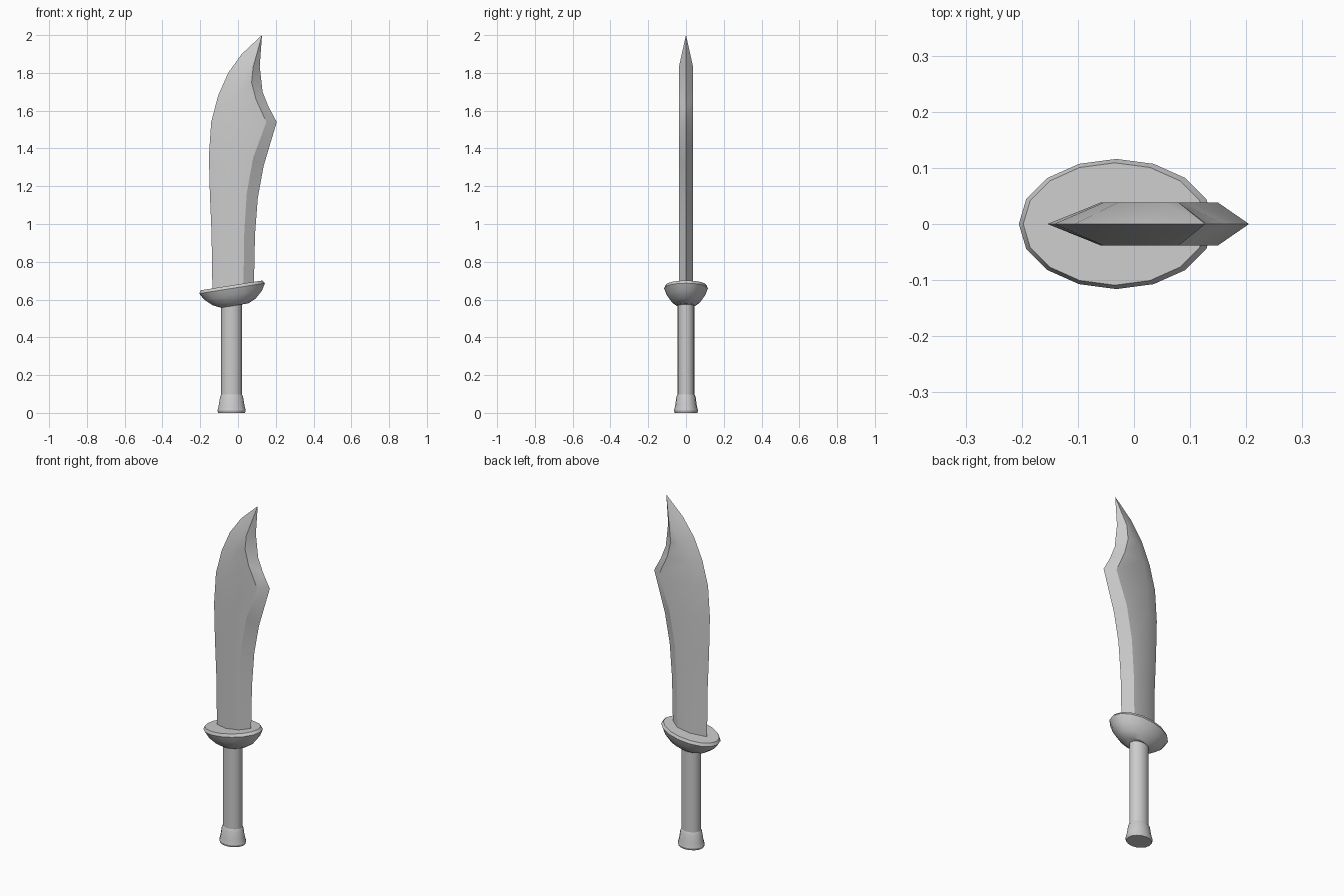
import bpy, bmesh, math

if "Cube" in bpy.data.objects:
    bpy.data.objects.remove(bpy.data.objects["Cube"])

GRIP_X = -0.034          # the grip axis sits slightly left of centre
SEGMENTS = 16


def finish(name, bm, angle=30):
    bmesh.ops.recalc_face_normals(bm, faces=bm.faces)
    mesh = bpy.data.meshes.new(name)
    bm.to_mesh(mesh)
    bm.free()
    obj = bpy.data.objects.new(name, mesh)
    bpy.context.collection.objects.link(obj)
    bpy.ops.object.select_all(action='DESELECT')
    obj.select_set(True)
    bpy.context.view_layer.objects.active = obj
    bpy.ops.object.shade_smooth_by_angle(angle=math.radians(angle))
    return obj


def elliptic_lathe(name, profile):
    """Stack elliptical rings given as (x radius, y radius, z), capped at both ends."""
    bm = bmesh.new()
    rings = []
    for rx, ry, z in profile:
        angles = [2 * math.pi * i / SEGMENTS for i in range(SEGMENTS)]
        rings.append([bm.verts.new((rx * math.cos(a), ry * math.sin(a), z)) for a in angles])
    for low, high in zip(rings, rings[1:]):
        for i in range(SEGMENTS):
            j = (i + 1) % SEGMENTS
            bm.faces.new((low[i], low[j], high[j], high[i]))
    bm.faces.new(rings[0])
    bm.faces.new(rings[-1])
    return finish(name, bm)


# Grip
grip = elliptic_lathe("grip", [(0.055, 0.045, 0.07), (0.055, 0.045, 0.60)])
grip.location.x = GRIP_X

# Flared pommel
pommel = elliptic_lathe("pommel", [
    (0.071, 0.060, 0.0), (0.075, 0.064, 0.012), (0.068, 0.057, 0.04),
    (0.061, 0.051, 0.085), (0.055, 0.045, 0.097)])
pommel.location.x = GRIP_X

# Tilted bowl guard
bowl = [(0.42, -0.108), (0.66, -0.088), (0.88, -0.052), (1.0, -0.016), (0.94, 0.0)]
guard = elliptic_lathe("guard", [(0.176 * s, 0.116 * s, z) for s, z in bowl])
guard.location = (-0.034, 0, 0.675)
guard.rotation_euler.y = math.radians(-9)

# Blade: spine, two raised ridges and cutting edge, each as (x, z) from guard upward
HALF = 0.038
spine = [(-0.135, 0.62), (-0.14, 0.95), (-0.149, 1.16), (-0.154, 1.36),
         (-0.142, 1.54), (-0.105, 1.68), (-0.052, 1.80), (0.02, 1.90)]
back_ridge = [(-0.05, 0.62), (-0.052, 0.95), (-0.056, 1.16), (-0.06, 1.36),
              (-0.055, 1.54), (-0.03, 1.66), (0.005, 1.75), (0.055, 1.83)]
front_ridge = [(0.028, 0.62), (0.033, 0.95), (0.046, 1.16), (0.08, 1.35),
               (0.15, 1.54), (0.095, 1.66), (0.072, 1.75), (0.08, 1.83)]
edge = [(0.083, 0.62), (0.09, 0.945), (0.105, 1.14), (0.135, 1.305),
        (0.205, 1.54), (0.162, 1.62), (0.13, 1.70), (0.115, 1.835)]

bm = bmesh.new()
loops = [(spine, 0), (back_ridge, -HALF), (front_ridge, -HALF),
         (edge, 0), (front_ridge, HALF), (back_ridge, HALF)]
columns = [[bm.verts.new((x, y, z)) for x, z in pts] for pts, y in loops]
tip = bm.verts.new((0.127, 0, 2.0))
for a, b in zip(columns, columns[1:] + columns[:1]):
    for i in range(len(a) - 1):
        bm.faces.new((a[i], b[i], b[i + 1], a[i + 1]))
    bm.faces.new((a[-1], b[-1], tip))
bm.faces.new([c[0] for c in columns])
finish("blade", bm)
